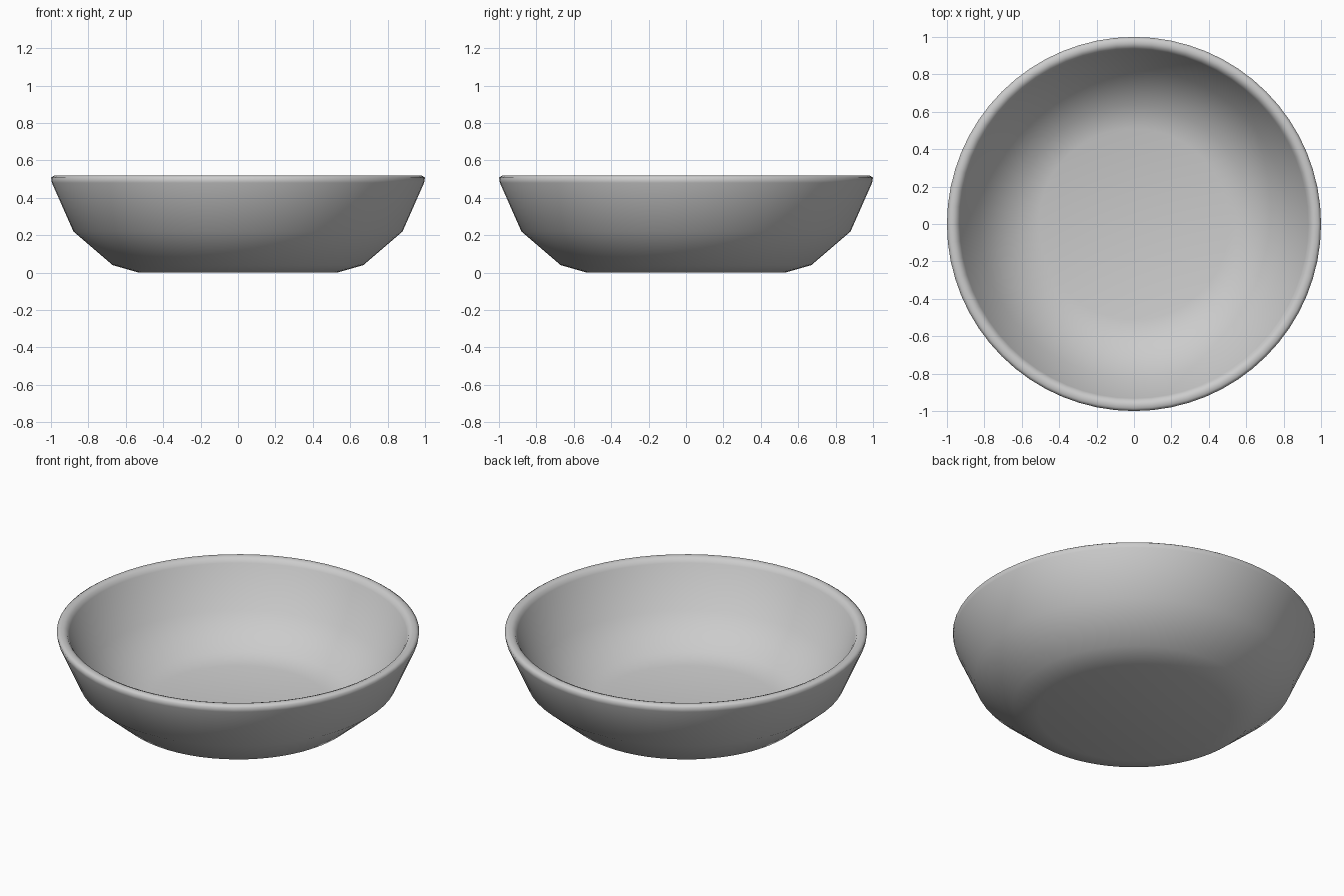
import bpy, bmesh, math

if "Cube" in bpy.data.objects:
    bpy.data.objects.remove(bpy.data.objects["Cube"])

# Bowl cross-section (radius, height): underside, outer wall, rolled rim, inner wall, floor
PROFILE = [(0, 0), (0.53, 0), (0.67, 0.04), (0.88, 0.22), (0.995, 0.48), (1.0, 0.508),
           (0.985, 0.518), (0.965, 0.52), (0.945, 0.512), (0.932, 0.49),
           (0.825, 0.25), (0.635, 0.09), (0.51, 0.06), (0, 0.06)]
SEGMENTS = 64

# Spin the profile into a closed solid
bm = bmesh.new()
verts = [bm.verts.new((r, 0, z)) for r, z in PROFILE]
edges = [bm.edges.new(pair) for pair in zip(verts, verts[1:])]
bmesh.ops.spin(bm, geom=verts + edges, cent=(0, 0, 0), axis=(0, 0, 1),
               angle=math.tau, steps=SEGMENTS, use_duplicate=False)
bmesh.ops.remove_doubles(bm, verts=bm.verts, dist=1e-4)
bmesh.ops.recalc_face_normals(bm, faces=bm.faces)
for face in bm.faces:
    face.smooth = True

mesh = bpy.data.meshes.new("bowl")
bm.to_mesh(mesh)
bm.free()
bowl = bpy.data.objects.new("bowl", mesh)
bpy.context.collection.objects.link(bowl)
